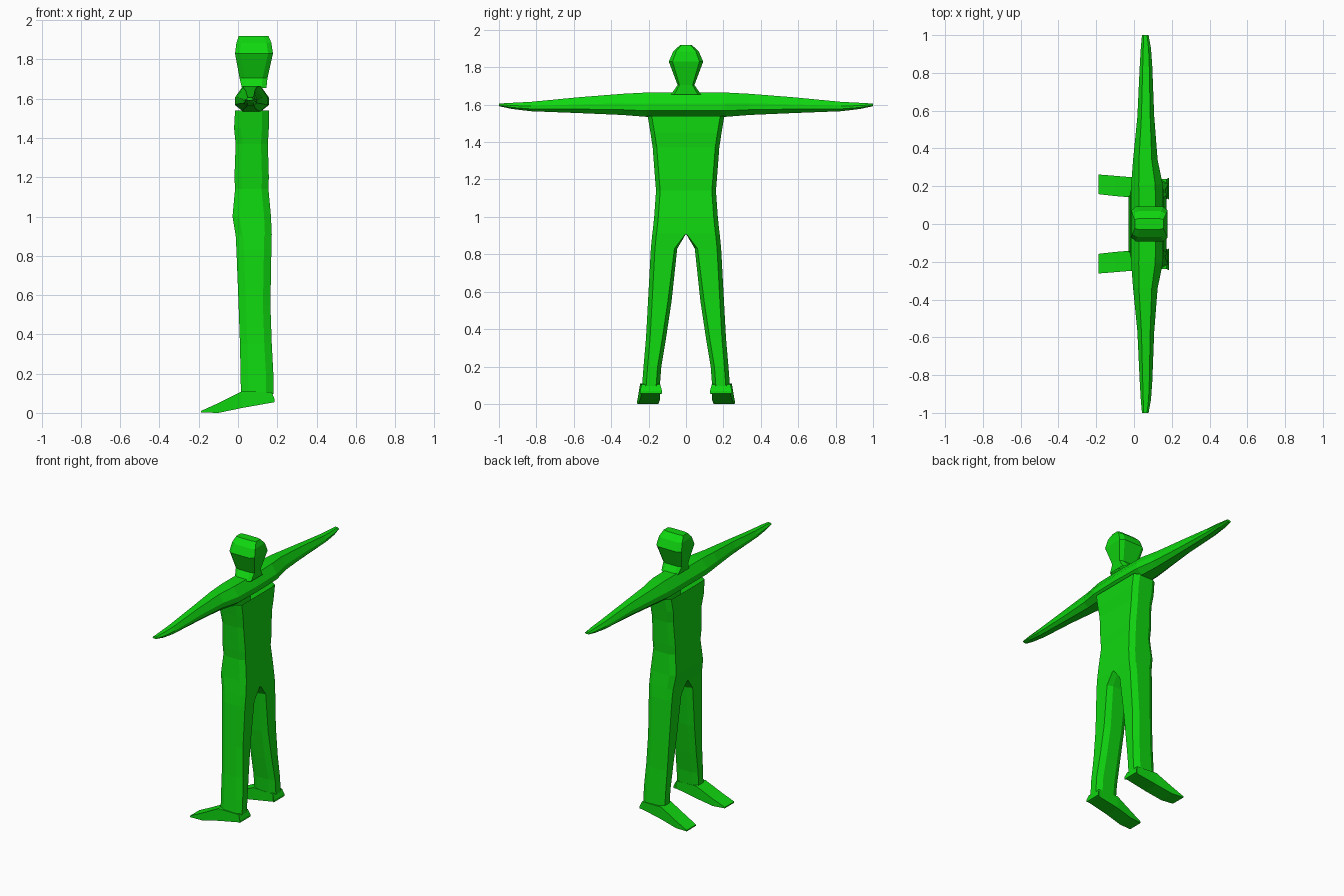
import bpy, bmesh

if "Cube" in bpy.data.objects:
    bpy.data.objects.remove(bpy.data.objects["Cube"])

green = bpy.data.materials.new("bright green")
green.diffuse_color = (0.005, 0.68, 0.005, 1)
green.use_nodes = True
green.node_tree.nodes["Principled BSDF"].inputs["Base Color"].default_value = green.diffuse_color


def ring(a0, a1, b0, b1, ca, cb0, cb1=None):
    """Chamfered rectangle: ca = chamfer along a, cb0/cb1 = chamfer along b at each side."""
    cb1 = cb0 if cb1 is None else cb1
    return [(a0 + ca, b0), (a1 - ca, b0), (a1, b0 + cb0), (a1, b1 - cb1),
            (a1 - ca, b1), (a0 + ca, b1), (a0, b1 - cb1), (a0, b0 + cb0)]


def loft(name, rings, cap_start=False, cap_end=False, mirror=False):
    """Skin a list of 3D rings; caps are optional so joined parts stay hollow."""
    bm = bmesh.new()
    loops = [[bm.verts.new(p) for p in r] for r in rings]
    n = len(loops[0])
    for lo, hi in zip(loops, loops[1:]):
        for i in range(n):
            j = (i + 1) % n
            bm.faces.new((lo[i], lo[j], hi[j], hi[i]))
    caps = [bm.faces.new(loops[0]), bm.faces.new(loops[-1])]
    bmesh.ops.recalc_face_normals(bm, faces=bm.faces)
    drop = [f for f, keep in zip(caps, (cap_start, cap_end)) if not keep]
    if drop:
        bmesh.ops.delete(bm, geom=drop, context='FACES_ONLY')
    me = bpy.data.meshes.new(name)
    bm.to_mesh(me)
    bm.free()
    me.materials.append(green)
    ob = bpy.data.objects.new(name, me)
    bpy.context.collection.objects.link(ob)
    if mirror:
        mod = ob.modifiers.new("mirror", 'MIRROR')
        mod.use_axis = (False, True, False)
        mod.use_mirror_merge = False


def upright(z, x0, x1, y0, y1, cx, cy0, cy1=None):
    return [(x, y, z) for x, y in ring(x0, x1, y0, y1, cx, cy0, cy1)]


# torso: z, back/front depth, half width
torso = [(0.905, -0.012, 0.172, 0.18), (1.0, -0.028, 0.168, 0.17),
         (1.14, -0.015, 0.155, 0.16), (1.2, -0.018, 0.157, 0.165),
         (1.37, -0.012, 0.152, 0.178), (1.45, -0.02, 0.157, 0.19),
         (1.54, -0.015, 0.157, 0.205)]
loft("torso", [upright(z, a, b, -h, h, 0.035, 0.022) for z, a, b, h in torso])

# shoulders and arms in one span along y: y, x range, z range
arm = [(0.0, -0.015, 0.157, 1.535, 1.665), (0.21, -0.015, 0.152, 1.535, 1.665),
       (0.34, -0.005, 0.125, 1.545, 1.658), (0.57, 0.018, 0.107, 1.555, 1.64),
       (0.83, 0.03, 0.097, 1.565, 1.615), (0.93, 0.036, 0.09, 1.577, 1.61),
       (1.0, 0.042, 0.077, 1.592, 1.606)]
span = [(-y, *r) for y, *r in reversed(arm[1:])] + arm
loft("shoulders_and_arms",
     [[(x, y, z) for x, z in ring(a, b, c, d, (b - a) * 0.24, (d - c) * 0.25,
                                  (d - c) * 0.45)]
      for y, a, b, c, d in span], True, True)

# neck and head: z, depth range, half width
head = [(1.655, 0.02, 0.145, 0.08), (1.705, 0.008, 0.15, 0.045),
        (1.83, -0.015, 0.178, 0.092), (1.885, -0.008, 0.17, 0.068),
        (1.92, 0.004, 0.155, 0.03)]
loft("head", [upright(z, a, b, -h, h, 0.025, h * 0.22) for z, a, b, h in head],
     False, True)

# legs: z, depth range, inner and outer y, inner chamfer
leg = [(0.095, 0.015, 0.18, 0.14, 0.235, 0.02), (0.2, 0.013, 0.18, 0.132, 0.227, 0.02),
       (0.35, 0.01, 0.172, 0.107, 0.214, 0.02), (0.55, 0.003, 0.165, 0.077, 0.203, 0.02),
       (0.83, -0.008, 0.17, 0.047, 0.188, 0.015), (0.91, -0.012, 0.172, 0.0, 0.18, 0.002)]
loft("leg", [upright(z, a, b, i, o, 0.038, c, 0.022) for z, a, b, i, o, c in leg],
     mirror=True)

# feet: x, inner and outer y, sole and top z
foot = [(0.186, 0.128, 0.245, 0.055, 0.07), (0.172, 0.138, 0.238, 0.052, 0.105),
        (0.02, 0.138, 0.245, 0.025, 0.11), (-0.1, 0.148, 0.255, 0.0, 0.05),
        (-0.188, 0.158, 0.262, 0.002, 0.01)]
loft("foot", [[(x, i, b), (x, o, b), (x, o, t), (x, i, t)] for x, i, o, b, t in foot],
     True, True, mirror=True)
